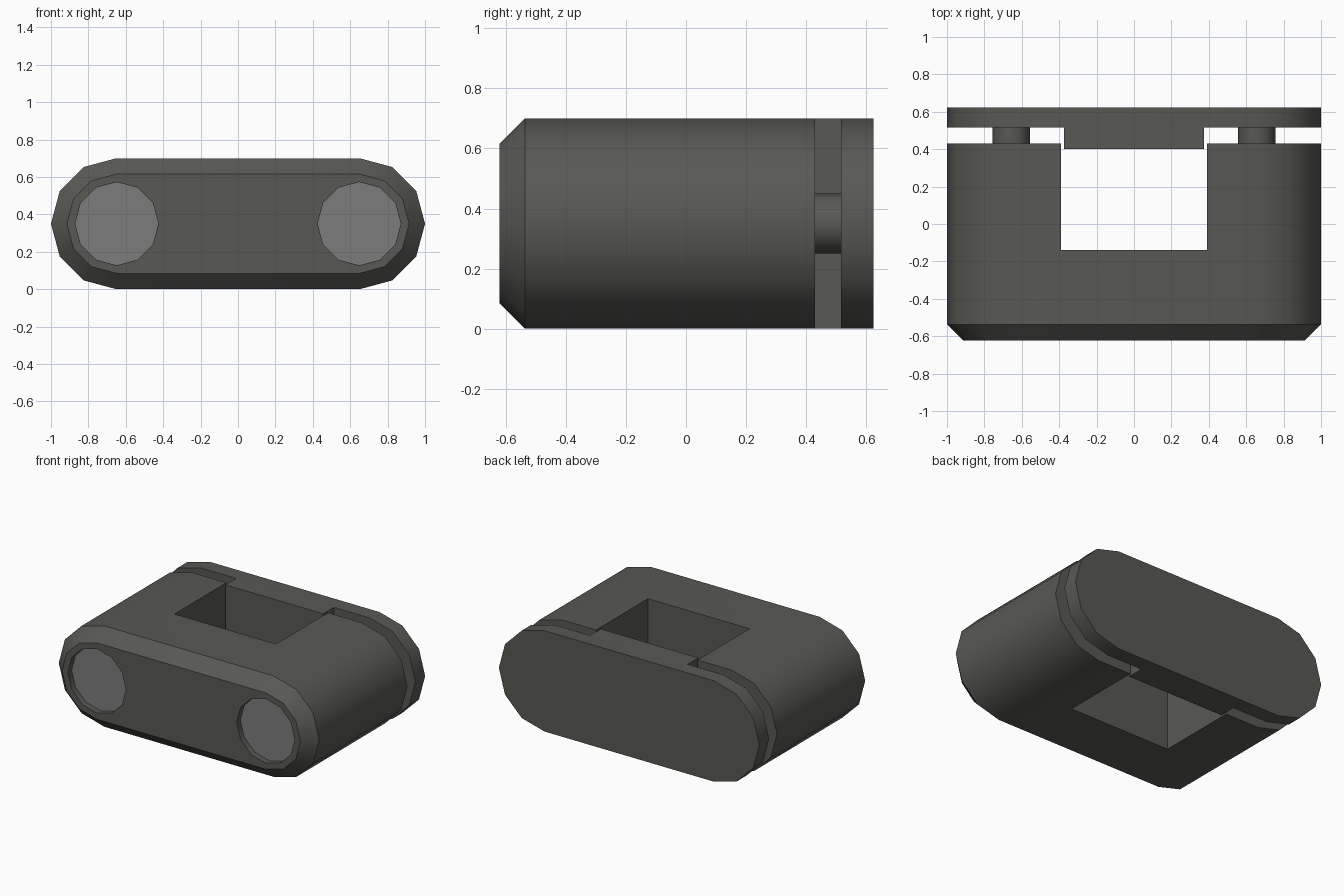
import bpy, bmesh, math

if "Cube" in bpy.data.objects:
    bpy.data.objects.remove(bpy.data.objects["Cube"])

ZC, SIDE_X, R = 0.35, 0.65, 0.35


def material(name, rgb):
    m = bpy.data.materials.new(name)
    m.diffuse_color = (*rgb, 1)
    m.use_nodes = True
    m.node_tree.nodes["Principled BSDF"].inputs["Base Color"].default_value = m.diffuse_color
    return m


grey = material("dark_grey_shell", (0.098, 0.098, 0.088))
steel = material("mid_grey_disc", (0.20, 0.20, 0.20))


def stadium(r):
    """Rounded-end outline in x, z with six segments per end."""
    pts = []
    for side, start in ((1, -90), (-1, 90)):
        for i in range(7):
            a = math.radians(start + 30 * i)
            pts.append((side * SIDE_X + r * math.cos(a), ZC + r * math.sin(a)))
    return pts


def circle(cx, r):
    return [(cx + r * math.cos(math.tau * i / 12), ZC + r * math.sin(math.tau * i / 12))
            for i in range(12)]


def rect(hx, z0, z1):
    return [(-hx, z0), (hx, z0), (hx, z1), (-hx, z1)]


def loft(name, rings, mat, angle=35):
    """Solid through a list of (y, outline) rings."""
    bm = bmesh.new()
    loops = [[bm.verts.new((x, y, z)) for x, z in pts] for y, pts in rings]
    n = len(loops[0])
    for a, b in zip(loops, loops[1:]):
        for i in range(n):
            bm.faces.new((a[i], a[(i + 1) % n], b[(i + 1) % n], b[i]))
    bm.faces.new(loops[0])
    bm.faces.new(loops[-1])
    bmesh.ops.recalc_face_normals(bm, faces=bm.faces)
    me = bpy.data.meshes.new(name)
    bm.to_mesh(me)
    bm.free()
    ob = bpy.data.objects.new(name, me)
    bpy.context.collection.objects.link(ob)
    me.materials.append(mat)
    smooth(ob, angle)
    return ob


def smooth(ob, angle):
    bpy.ops.object.select_all(action='DESELECT')
    ob.select_set(True)
    bpy.context.view_layer.objects.active = ob
    bpy.ops.object.shade_smooth_by_angle(angle=math.radians(angle))


def cut(ob, cutter):
    mod = ob.modifiers.new("cut", 'BOOLEAN')
    mod.operation = 'DIFFERENCE'
    mod.solver = 'EXACT'
    mod.object = cutter
    bpy.context.view_layer.objects.active = ob
    bpy.ops.object.modifier_apply(modifier=mod.name)
    bpy.data.objects.remove(cutter)


# Main body with chamfered front
body = loft("body", [(-0.622, stadium(0.265)), (-0.537, stadium(R)), (0.43, stadium(R))], grey)

# Rectangular slot open to the back
cut(body, loft("slot_cutter", [(-0.14, rect(0.39, -0.1, 0.8)), (0.6, rect(0.39, -0.1, 0.8))], grey))

# Round recesses with discs, and the pins joining the back plate
for side, label in ((-1, "left"), (1, "right")):
    cx = side * 0.648
    cut(body, loft("recess_cutter", [(-0.7, circle(cx, 0.223)), (-0.58, circle(cx, 0.223))], grey))
    loft("disc_" + label, [(-0.582, circle(cx, 0.222)), (-0.579, circle(cx, 0.222))], steel)
    px = side * 0.656
    loft("pin_" + label, [(0.425, circle(px, 0.1)), (0.525, circle(px, 0.1))], grey)
smooth(body, 50)

# Back plate and the tab that closes the slot
loft("back_plate", [(0.517, stadium(R)), (0.624, stadium(R))], grey)
loft("plate_tab", [(0.40, rect(0.375, 0, 0.7)), (0.517, rect(0.375, 0, 0.7))], grey)
